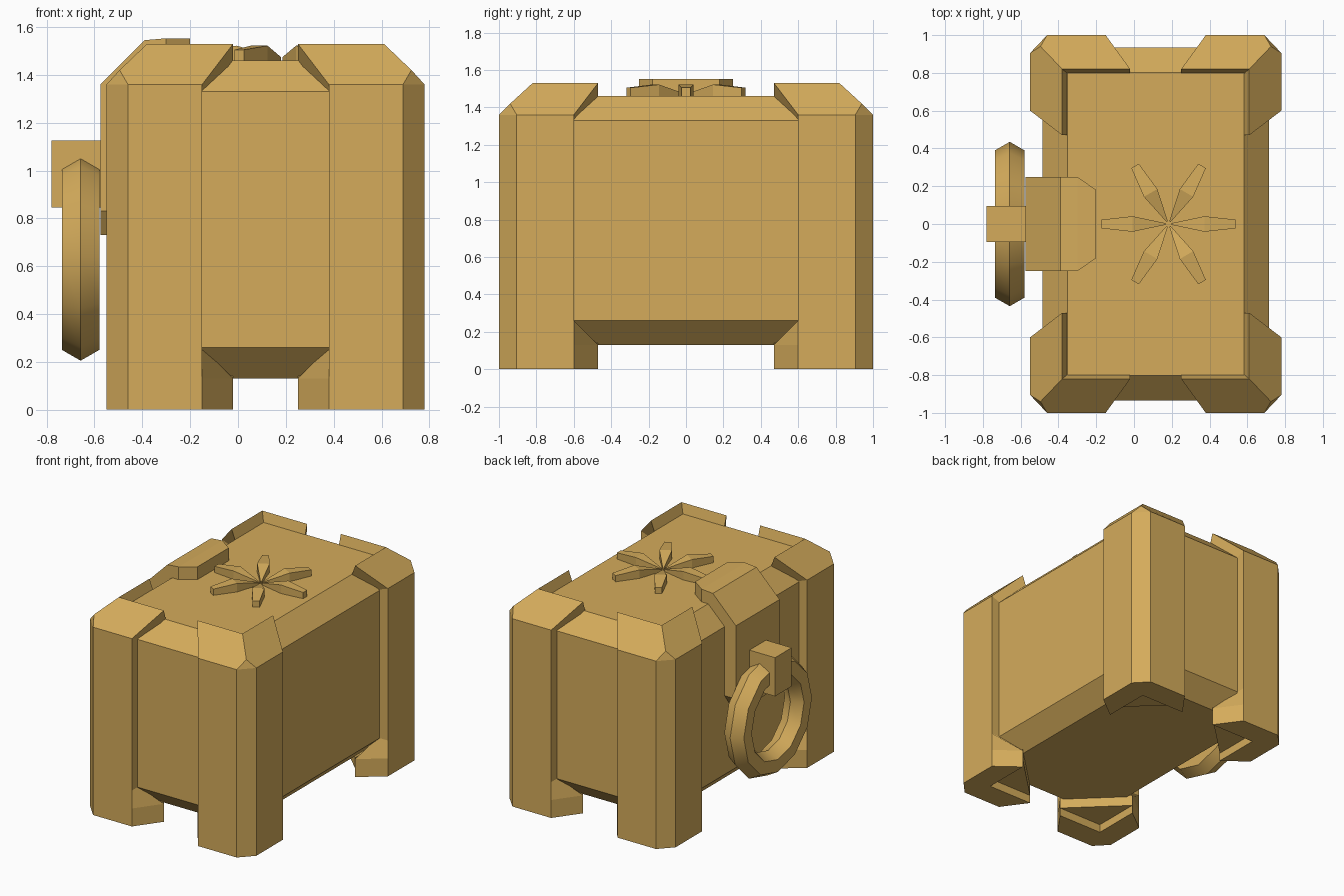
import bpy, bmesh, math
from mathutils import Matrix

if "Cube" in bpy.data.objects:
    bpy.data.objects.remove(bpy.data.objects["Cube"], do_unlink=True)

CX = 0.115  # centre of the chest along x

ochre = bpy.data.materials.new("ochre")
ochre.use_nodes = True
ochre.diffuse_color = (0.66, 0.41, 0.105, 1)
bsdf = next(n for n in ochre.node_tree.nodes if n.type == 'BSDF_PRINCIPLED')
bsdf.inputs["Base Color"].default_value = ochre.diffuse_color
bsdf.inputs["Roughness"].default_value = 0.8


def finish(name, bm):
    bmesh.ops.recalc_face_normals(bm, faces=bm.faces[:])
    mesh = bpy.data.meshes.new(name)
    bm.to_mesh(mesh)
    bm.free()
    obj = bpy.data.objects.new(name, mesh)
    bpy.context.collection.objects.link(obj)
    mesh.materials.append(ochre)
    return obj


def loft(bm, rings, cap_start=True, cap_end=True):
    """Bridge rings of equal length and cap the ends."""
    vs = [[bm.verts.new(p) for p in r] for r in rings]
    n = len(rings[0])
    for a, b in zip(vs, vs[1:]):
        for i in range(n):
            j = (i + 1) % n
            bm.faces.new((a[i], a[j], b[j], b[i]))
    if cap_start:
        bm.faces.new(vs[0][::-1])
    if cap_end:
        bm.faces.new(vs[-1])
    return vs


def box(bm, x0, x1, y0, y1, z0, z1):
    plan = [(x0, y0), (x1, y0), (x1, y1), (x0, y1)]
    loft(bm, [[(x, y, z) for x, y in plan] for z in (z0, z1)])


# Chest body: box with bevelled top and bottom borders
bm = bmesh.new()
hx, hy, c = 0.6, 0.935, 0.132
rings = []
for z, d in ((0.13, c), (0.26, 0), (1.33, 0), (1.46, c)):
    rings.append([(CX + sx * (hx - d), sy * (hy - d), z)
                  for sx, sy in ((-1, -1), (1, -1), (1, 1), (-1, 1))])
loft(bm, rings)
finish("chest_body", bm)

# Corner brackets: L-shaped posts with splayed feet and sloped caps
OUTER = [(0.665, 0.6), (0.665, 0.905), (0.575, 1.0), (0.265, 1.0)]
FOOT = [(0.135, 0.82), (0.495, 0.82), (0.495, 0.47)]
POST = [(0.265, 0.92), (0.55, 0.88), (0.585, 0.6)]


def corner_bracket(name, sx, sy):
    bm = bmesh.new()
    rings = [[(x, y, z) for x, y in OUTER + inner]
             for z, inner in ((0, FOOT), (0.13, FOOT), (0.26, POST))]
    rings.append([(x, y, 1.36) for x, y in OUTER] + [(x, y, 1.33) for x, y in POST])
    A, B, C, D, E, F, G = loft(bm, rings, cap_end=False)[-1]
    # Cap: apex of the corner facet, ridge corner and cap ends
    new = bm.verts.new
    apex, ridge = new((0.61, 0.94, 1.42)), new((0.495, 0.82, 1.53))
    a, d = new((0.495, 0.47, 1.53)), new((0.135, 0.82, 1.53))
    e, f, g = new((0.135, 0.795, 1.45)), new((0.465, 0.795, 1.45)), new((0.465, 0.47, 1.45))
    for face in ((A, B, apex, ridge, a), (B, C, apex), (C, D, d, ridge, apex),
                 (D, E, e, d), (E, F, f, e), (F, G, g, f), (G, A, a, g),
                 (a, ridge, f, g), (ridge, d, e, f)):
        bm.faces.new(face)
    # Triangular gusset inside the foot
    loft(bm, [[(x, y, z) for x, y in FOOT] for z in (0.06, 0.14)])
    bmesh.ops.transform(bm, verts=bm.verts[:],
                        matrix=Matrix.Translation((CX, 0, 0)) @ Matrix.Diagonal((sx, sy, 1, 1)))
    finish(name, bm)


for sx, side in ((1, "left"), (-1, "right")):
    for sy, end in ((-1, "front"), (1, "back")):
        corner_bracket(f"{end}_{side}_corner_bracket", sx, sy)

# Latch strap folded over the top edge: outer x, z, inner x, z, half width
bm = bmesh.new()
strap = [(-0.575, 0.73, -0.47, 0.73, 0.18), (-0.575, 0.83, -0.47, 0.83, 0.25),
         (-0.575, 1.36, -0.47, 1.32, 0.25), (-0.39, 1.545, -0.34, 1.44, 0.25),
         (-0.30, 1.553, -0.30, 1.44, 0.25), (-0.20, 1.553, -0.20, 1.44, 0.18)]
loft(bm, [[(xo, -w, zo), (xo, w, zo), (xi, w, zi), (xi, -w, zi)]
          for xo, zo, xi, zi, w in strap])
finish("latch_strap", bm)

# Block holding the ring
bm = bmesh.new()
box(bm, -0.78, -0.56, -0.095, 0.095, 0.845, 1.125)
finish("ring_mount", bm)

# Hanging ring: twelve segments with a hexagonal section
bpy.ops.mesh.primitive_torus_add(major_segments=12, minor_segments=6,
                                 major_radius=0.345, minor_radius=0.09,
                                 location=(-0.658, 0, 0.64),
                                 rotation=(0, math.pi / 2, 0))
ring = bpy.context.object
ring.name = "pull_ring"
ring.data.materials.append(ochre)
bpy.ops.object.shade_smooth_by_angle(angle=math.radians(35))

# Six-petal ornament on the lid: radius, half width, top height
bm = bmesh.new()
petal = [(0.015, 0.004, 1.475), (0.19, 0.041, 1.522), (0.355, 0.023, 1.505)]
for k in range(6):
    t = k * math.pi / 3
    ct, st = math.cos(t), math.sin(t)
    loft(bm, [[(0.183 + r * ct - s * w * st, r * st + s * w * ct, z)
               for s, z in ((-1, 1.45), (1, 1.45), (1, top), (-1, top))]
              for r, w, top in petal])
finish("lid_petal_ornament", bm)
